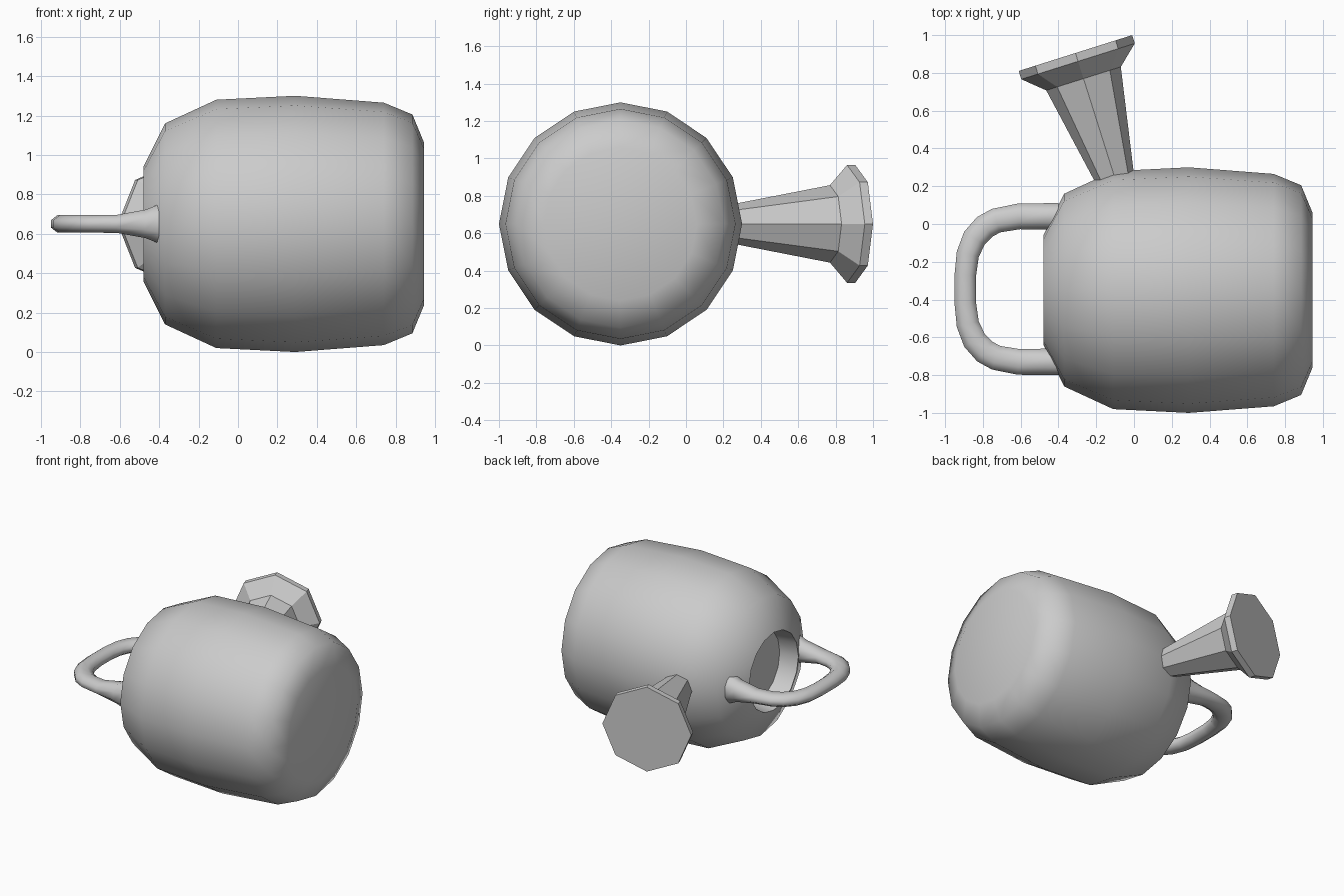
import bpy, bmesh, math
from mathutils import Vector

if "Cube" in bpy.data.objects:
    bpy.data.objects.remove(bpy.data.objects["Cube"])

UP = Vector((0, 0, 1))


def loft(name, rings, cap_start=True, cap_end=True, angle=40):
    """Skin a list of equal-length vertex rings into one object."""
    bm = bmesh.new()
    vr = [[bm.verts.new(p) for p in ring] for ring in rings]
    n = len(vr[0])
    for a, b in zip(vr, vr[1:]):
        for i in range(n):
            j = (i + 1) % n
            bm.faces.new((a[i], a[j], b[j], b[i]))
    if cap_start:
        bm.faces.new(vr[0][::-1])
    if cap_end:
        bm.faces.new(vr[-1])
    bmesh.ops.recalc_face_normals(bm, faces=bm.faces)
    mesh = bpy.data.meshes.new(name)
    bm.to_mesh(mesh)
    bm.free()
    ob = bpy.data.objects.new(name, mesh)
    bpy.context.collection.objects.link(ob)
    bpy.ops.object.select_all(action='DESELECT')
    ob.select_set(True)
    bpy.context.view_layer.objects.active = ob
    bpy.ops.object.shade_smooth_by_angle(angle=math.radians(angle))
    return ob


def ring(center, side, half_side, half_up, n, phase=0.0):
    """Elliptical ring spanned by a horizontal side vector and z."""
    return [center + side * half_side * math.cos(phase + math.tau * i / n)
            + UP * half_up * math.sin(phase + math.tau * i / n) for i in range(n)]


# Body: 16-sided barrel lying along x, with a recessed mouth on the left end
profile = [(-0.34, 0.27), (-0.48, 0.29), (-0.37, 0.51), (-0.11, 0.63), (0.29, 0.65),
           (0.74, 0.615), (0.885, 0.555), (0.945, 0.41)]
Y = Vector((0, 1, 0))
loft("can_body", [ring(Vector((x, -0.35, 0.65)), Y, r, r, 16) for x, r in profile], angle=50)

# Spout: octagonal neck flaring into a wide rose
axis = Vector((-0.30, 0.95, 0)).normalized()
side = Vector((axis.y, -axis.x, 0))
face = Vector((-0.31, 0.905, 0.65))
spout = [(-0.69, 0.105), (-0.142, 0.207), (-0.046, 0.315), (0.0, 0.315)]
loft("spout", [ring(face + axis * d, side, r, r, 8) for d, r in spout], angle=30)

# Handle: octagonal bar swept round a U, flared where it meets the body
half = [(-0.40, 0.04, 0.070, 0.100), (-0.47, 0.04, 0.070, 0.072),
        (-0.61, 0.04, 0.068, 0.046), (-0.73, 0.018, 0.066, 0.044),
        (-0.79, -0.015, 0.066, 0.044), (-0.845, -0.075, 0.064, 0.044),
        (-0.88, -0.16, 0.060, 0.044), (-0.893, -0.27, 0.057, 0.044)]
path = half + [(x, -0.69 - y, w, h) for x, y, w, h in reversed(half)]
pts = [Vector((x, y, 0.65)) for x, y, _, _ in path]
rings = []
k = 1 / math.cos(math.pi / 8)
for i, (_, _, w, h) in enumerate(path):
    if i in (0, len(path) - 1):
        t = Vector((-1 if i == 0 else 1, 0, 0))
    else:
        t = ((pts[i] - pts[i - 1]).normalized() + (pts[i + 1] - pts[i]).normalized()).normalized()
    rings.append(ring(pts[i], Vector((t.y, -t.x, 0)), w * k, h * k, 8, math.pi / 8))
loft("handle", rings, angle=60)
